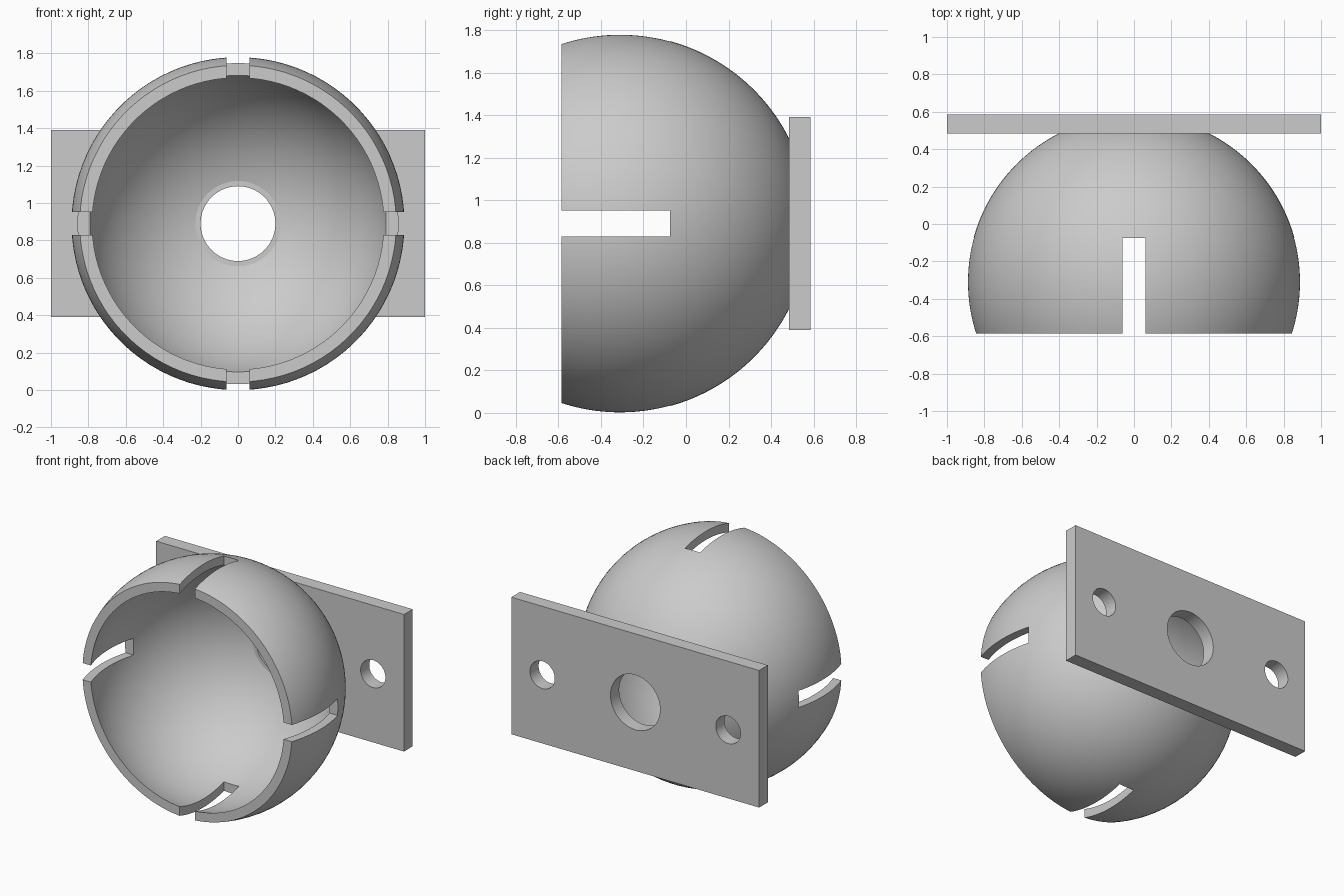
import bpy, bmesh, math
from mathutils import Matrix

cube = bpy.data.objects.get("Cube")
if cube:
    bpy.data.objects.remove(cube, do_unlink=True)

CY, CZ = -0.31, 0.89            # centre of the ball
R_OUT, R_IN = 0.89, 0.827       # outer and inner wall radius
RIM, FACE, BACK = -0.585, 0.485, 0.585   # rim, plate front, plate back along y

grey = bpy.data.materials.new("light_grey")
grey.use_nodes = True
grey.diffuse_color = (0.6, 0.6, 0.6, 1)
grey.node_tree.nodes["Principled BSDF"].inputs["Base Color"].default_value = (0.6, 0.6, 0.6, 1)


def make_object(name, bm, helper=False):
    bmesh.ops.recalc_face_normals(bm, faces=bm.faces)
    mesh = bpy.data.meshes.new(name)
    bm.to_mesh(mesh)
    bm.free()
    mesh.materials.append(grey)
    ob = bpy.data.objects.new(name, mesh)
    bpy.context.collection.objects.link(ob)
    ob.hide_render = helper
    return ob


def box(name, size, centre, helper=False):
    bm = bmesh.new()
    bmesh.ops.create_cube(bm, size=1, matrix=Matrix.Translation(centre) @ Matrix.Diagonal((*size, 1)))
    return make_object(name, bm, helper)


def hole_cutter(name, x, radius):
    bm = bmesh.new()
    place = Matrix.Translation((x, FACE + 0.05, CZ)) @ Matrix.Rotation(math.pi / 2, 4, 'X')
    bmesh.ops.create_cone(bm, cap_ends=True, segments=64, radius1=radius, radius2=radius,
                          depth=0.3, matrix=place)
    return make_object(name, bm, True)


def arc(radius, y0, y1, steps):
    a0, a1 = (math.acos((y - CY) / radius) for y in (y0, y1))
    angles = [a0 + (a1 - a0) * i / steps for i in range(steps + 1)]
    return [(radius * math.sin(a), CY + radius * math.cos(a)) for a in angles]


def boolean(ob, other, operation):
    mod = ob.modifiers.new(other.name, 'BOOLEAN')
    mod.operation, mod.solver, mod.object = operation, 'EXACT', other
    bpy.context.view_layer.objects.active = ob
    bpy.ops.object.modifier_apply(modifier=mod.name)
    bpy.data.objects.remove(other, do_unlink=True)


# Hollow ball: closed wall profile turned about the y axis, its end sunk into the plate
outer = arc(R_OUT, RIM, FACE, 40)
inner = arc(R_IN, FACE, RIM, 40)
sunk = FACE + 0.03
profile = outer + [(outer[-1][0], sunk), (inner[0][0], sunk)] + inner
SEGMENTS = 96
bm = bmesh.new()
rings = []
for s in range(SEGMENTS):
    t = 2 * math.pi * (s + 0.5) / SEGMENTS
    rings.append([bm.verts.new((r * math.cos(t), y, CZ + r * math.sin(t))) for r, y in profile])
for s in range(SEGMENTS):
    a, b = rings[s], rings[(s + 1) % SEGMENTS]
    for i in range(len(profile)):
        j = (i + 1) % len(profile)
        bm.faces.new((a[i], a[j], b[j], b[i]))
body = make_object("socket_with_mounting_plate", bm)

# Mounting plate joined to the back of the ball
boolean(body, box("plate", (2, BACK - FACE, 1), (0, (FACE + BACK) / 2, CZ)), 'UNION')

# Four rim slots, cut by two crossing bars
SLOT_END, START, WIDTH = -0.075, -0.8, 0.122
for name, size in (("slot_across", (2.2, SLOT_END - START, WIDTH)),
                   ("slot_upright", (WIDTH, SLOT_END - START, 2.2))):
    boolean(body, box(name, size, (0, (SLOT_END + START) / 2, CZ), True), 'DIFFERENCE')

# Centre hole and two screw holes
for name, x, radius in (("centre_hole", 0, 0.2), ("left_hole", 0.75, 0.1), ("right_hole", -0.75, 0.1)):
    boolean(body, hole_cutter(name, x, radius), 'DIFFERENCE')

# Smooth ball, crisp edges
bpy.ops.object.select_all(action='DESELECT')
body.select_set(True)
bpy.context.view_layer.objects.active = body
bpy.ops.object.shade_smooth_by_angle(angle=math.radians(12))
